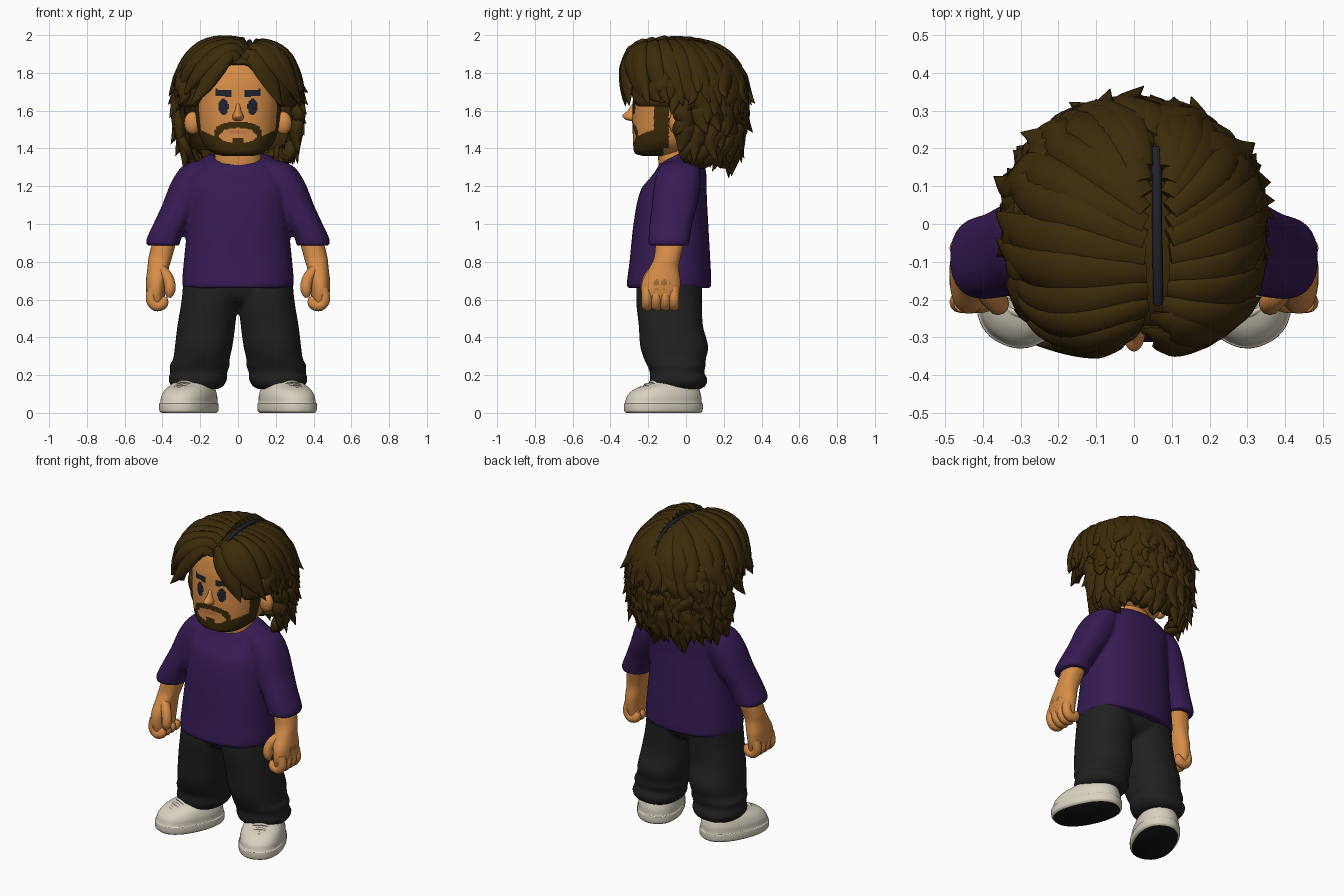
import bpy, bmesh, math, random
from mathutils import Vector, Matrix

random.seed(4)
if "Cube" in bpy.data.objects:
    bpy.data.objects.remove(bpy.data.objects["Cube"])


def colour(name, code):
    lin = []
    for i in (0, 2, 4):
        c = int(code[i:i + 2], 16) / 255
        lin.append(c / 12.92 if c < 0.04 else ((c + 0.055) / 1.055) ** 2.4)
    m = bpy.data.materials.new(name)
    m.use_nodes = True
    m.diffuse_color = (*lin, 1)
    m.node_tree.nodes["Principled BSDF"].inputs["Base Color"].default_value = (*lin, 1)
    return m


SKIN = colour("warm skin", "d68d48")
HAIR = colour("dark brown hair", "3c2b0a")
INK = colour("navy black", "20222b")
LIP = colour("lip", "c87a50")
TATTOO = colour("faded tattoo", "a06d3e")
PURPLE = colour("purple cloth", "361b54")
BLACK = colour("black cloth", "202020")
CREAM = colour("cream leather", "d9d2c1")
SOLE = colour("black rubber", "161616")


def finish(name, bm, mats, rule=None, angle=50):
    bmesh.ops.recalc_face_normals(bm, faces=bm.faces)
    if rule:
        for f in bm.faces:
            f.material_index = rule(f.calc_center_median(), f.normal)
    me = bpy.data.meshes.new(name)
    bm.to_mesh(me)
    bm.free()
    for m in mats:
        me.materials.append(m)
    ob = bpy.data.objects.new(name, me)
    bpy.context.collection.objects.link(ob)
    bpy.ops.object.select_all(action='DESELECT')
    ob.select_set(True)
    bpy.context.view_layer.objects.active = ob
    bpy.ops.object.shade_smooth_by_angle(angle=math.radians(angle))
    return ob


def fuse(name, parts):
    # Merge overlapping cloth parts into one soft surface
    bpy.ops.object.select_all(action='DESELECT')
    for ob in parts:
        ob.select_set(True)
    bpy.context.view_layer.objects.active = parts[0]
    bpy.ops.object.join()
    parts[0].name = name
    mesh = parts[0].modifiers.new("fuse", 'REMESH')
    mesh.mode = 'VOXEL'
    mesh.voxel_size = 0.01
    mesh.use_smooth_shade = True
    soft = parts[0].modifiers.new("soften", 'SMOOTH')
    soft.factor = 0.5
    soft.iterations = 8


def skin_rings(bm, rings):
    n = len(rings[0])
    vs = [[bm.verts.new(p) for p in r] for r in rings]
    for a, b in zip(vs, vs[1:]):
        for i in range(n):
            bm.faces.new((a[i], a[(i + 1) % n], b[(i + 1) % n], b[i]))
    bm.faces.new(vs[0])
    bm.faces.new(vs[-1])


def smooth_keys(keys, steps):
    # Smooth interpolation through uneven keys
    u = [0]
    for a, b in zip(keys, keys[1:]):
        u.append(u[-1] + sum(abs(q - p) for p, q in zip(a, b)))
    last = len(keys) - 1
    tan = []
    for i in range(len(keys)):
        lo, hi = max(i - 1, 0), min(i + 1, last)
        tan.append([(q - p) / (u[hi] - u[lo]) for p, q in zip(keys[lo], keys[hi])])
    out = []
    for i in range(last):
        h = u[i + 1] - u[i]
        for k in range(steps):
            t = k / steps
            e = t * t * (3 - 2 * t)
            g, w = t * (1 - t) ** 2 * h, t * t * (t - 1) * h
            out.append([p + (q - p) * e + m * g + n * w for p, q, m, n in
                        zip(keys[i], keys[i + 1], tan[i], tan[i + 1])])
    return out + [list(keys[-1])]


def loft(name, keys, mats, s=1, power=2.3, sides=40, steps=5, rule=None, place=None, tilt=0):
    # Each key is a level ring: x, y, z, half width, half depth
    rings = []
    for x, y, z, rx, ry in smooth_keys(keys, steps):
        lean = tilt * max(0, (z - 1.2) / 0.17)
        ring = []
        for i in range(sides):
            a = math.tau * i / sides
            c, d = math.cos(a), math.sin(a)
            dx = math.copysign(abs(c) ** (2 / power), c) * rx
            dy = math.copysign(abs(d) ** (2 / power), d) * ry
            ring.append(Vector((s * (x + dx), y + dy, z + lean * min(dy, 0))))
        rings.append(ring)
    bm = bmesh.new()
    skin_rings(bm, rings)
    if place:
        bm.transform(place)
    return finish(name, bm, mats, rule)


def sweep(bm, pts, normals, widths, thick, sides=8):
    rings = []
    for i, p in enumerate(pts):
        t = (pts[min(i + 1, len(pts) - 1)] - pts[max(i - 1, 0)]).normalized()
        side = t.cross(normals[i]).normalized()
        up = side.cross(t)
        rings.append([p + side * widths[i] * math.cos(math.tau * k / sides)
                      + up * thick[i] * math.sin(math.tau * k / sides) for k in range(sides)])
    skin_rings(bm, rings)


def blob(name, mat, centre, size):
    bm = bmesh.new()
    bmesh.ops.create_uvsphere(bm, u_segments=24, v_segments=16, radius=1)
    bm.transform(Matrix.Translation(centre) @ Matrix.Diagonal((*size, 1)))
    return finish(name, bm, [mat])


# Head with painted beard, eyes and brows
def face_paint(c, n):
    x, y, z = abs(c.x), c.y, c.z
    if y > -0.09:
        return 0
    if y < -0.17:
        if ((x - 0.077) / 0.027) ** 2 + ((z - 1.62) / 0.042) ** 2 < 1:
            return 2
        if 0.035 < x < 0.118 and abs(z - 1.685 - 0.1 * x) < 0.017:
            return 2
        if x < 0.045 and abs(z - 1.489) < 0.007:
            return 3
        if x < 0.115 and abs(z - 1.526 + 2 * x * x) < 0.017:
            return 1
        if (x / 0.1) ** 2 + ((z - 1.465) / 0.036) ** 2 < 1:
            return 1 if x < 0.028 and z < 1.458 else 0
        if 0.08 < x < 0.125 and z < 1.5:
            return 1
    elif 1.4 < z < 1.66 and x > 0.15:
        return 1
    return 1 if y < -0.12 and z < 1.44 + 0.5 * max(0, x - 0.08) else 0


loft("head", [(0, -0.15, 1.36, 0.08, 0.08), (0, -0.145, 1.375, 0.13, 0.125),
              (0, -0.11, 1.42, 0.182, 0.17), (0, -0.08, 1.48, 0.207, 0.202),
              (0, -0.05, 1.56, 0.222, 0.235), (0, -0.04, 1.65, 0.23, 0.242),
              (0, -0.03, 1.75, 0.23, 0.245), (0, -0.02, 1.85, 0.2, 0.22),
              (0, 0, 1.91, 0.1, 0.1)],
     [SKIN, HAIR, INK, LIP], power=2.4, sides=240, steps=14, rule=face_paint)
loft("neck", [(0, -0.04, 1.26, 0.13, 0.1), (0, -0.05, 1.34, 0.124, 0.097),
              (0, -0.05, 1.45, 0.12, 0.1)], [SKIN])
loft("nose", [(0, -0.28, 1.545, 0.012, 0.015), (0, -0.285, 1.555, 0.027, 0.038),
              (0, -0.285, 1.572, 0.029, 0.052), (0, -0.28, 1.6, 0.017, 0.03),
              (0, -0.27, 1.64, 0.01, 0.012)], [SKIN], power=2)

# Hair shell: a rounded block, squarer in front, that every lock follows
CENTRE = Vector((0, 0, 1.66))


def shell(d, k=1):
    d = d.normalized()
    p = 2.15 + max(0, -d.y)
    rz = 0.31 if d.z > 0 else 0.5
    ry = 0.325 if d.y < 0 else 0.3
    f = (abs(d.x / 0.32) ** p + abs(d.y / ry) ** p + abs(d.z / rz) ** p) ** (-1 / p)
    return CENTRE + d * f * k


def at(az, z):
    # Shell point at a heading and height, found by halving the elevation
    a, lo, hi = math.radians(az), -1.57, 1.57
    for _ in range(24):
        e = (lo + hi) / 2
        c = math.cos(e)
        p = shell(Vector((math.sin(a) * c, -math.cos(a) * c, math.sin(e))))
        lo, hi = (e, hi) if p.z < z else (lo, e)
    return p


def crown(x, y):
    return shell(Vector((x, y, 0.3 - 1.1 * y * y)))


def lock(bm, a, b, width, thick, flick, wave, lift=0, steps=14):
    da, db = (a - CENTRE).normalized(), (b - CENTRE).normalized()
    pts, nor, ws, hs = [], [], [], []
    for i in range(steps + 1):
        t = i / steps
        d = Matrix.Rotation(wave * math.sin(math.tau * t), 3, 'Z') @ da.slerp(db, t)
        pts.append(shell(d, 1 + flick * t ** 4) + Vector((0, 0, lift * math.sin(math.pi * t ** 0.5))))
        nor.append(d)
        body = (0.55 + 0.45 * min(1, t * 2.5)) * (1 - t ** 3.5) + 0.02
        ws.append(width * body)
        hs.append(thick * body)
    sweep(bm, pts, nor, ws, hs)


# Scalp cap with a hairline that opens around the face and ears
bm = bmesh.new()
loops = []
for j in range(19):
    h = math.sin(j / 18 * math.pi / 2)
    loop = []
    for i in range(96):
        az = i * 3.75
        m = min(az, 360 - az)
        line = 1.86 - 0.24 * min(1, max(0, (m - 10) / 32)) - 0.24 * min(1, max(0, (m - 84) / 10))
        p = at(az, line + (1.966 - line) * h)
        loop.append(CENTRE + (p - CENTRE) * 0.97)
    loops.append(loop)
skin_rings(bm, loops)
bmesh.ops.delete(bm, geom=[f for f in bm.faces if len(f.verts) > 4 and f.calc_center_median().z < 1.9],
                 context='FACES_ONLY')
cap = finish("hair_cap", bm, [HAIR])
solid = cap.modifiers.new("thickness", 'SOLIDIFY')
solid.thickness = 0.025

# Long locks from the parting, then shorter layers down to the nape
R = random.uniform
for s, side in ((1, "left"), (-1, "right")):
    bm = bmesh.new()
    for k in range(13):
        f = k / 12
        az = 39 + 139 * f + R(-3, 3)
        end = 1.65 - 0.1 * max(0, f - 0.35) + R(-0.03, 0.03)
        part = 0.06 - 0.04 * max(0, 1 - 5 * f)
        lock(bm, crown(part + s * (0.026 + 0.02 * f), -0.285 + 0.47 * f), at(s * az, end),
             R(0.055, 0.075), R(0.028, 0.04), R(0.05, 0.15), R(-0.03, 0.03),
             0.055 * max(0, 1 - 2.2 * f))
    finish(side + "_crown_locks", bm, [HAIR], angle=75)
    bm = bmesh.new()
    for first, top, end, n, curl in ((54, 1.84, 1.66, 11, 0.1), (82, 1.76, 1.58, 9, 0.1),
                                     (89, 1.66, 1.49, 9, 0.12), (89, 1.58, 1.4, 9, 0.12),
                                     (91, 1.5, 1.325, 8, 0.06), (92, 1.46, 1.29, 7, -0.16)):
        for k in range(n):
            az = first + (180 - first) * (k + 0.4) / n + R(-3, 3)
            turn = R(-14, 10)
            lock(bm, at(s * az, top + R(-0.03, 0.03)), at(s * (az + turn), end + R(-0.03, 0.03)),
                 R(0.045, 0.065), R(0.03, 0.045), curl + R(-0.06, 0.12), R(-0.1, 0.1), 0, 12)
    finish(side + "_layered_locks", bm, [HAIR], angle=75)

bm = bmesh.new()
line = [crown(0.06, -0.2 + 0.41 * i / 24) for i in range(25)]
sweep(bm, line, [Vector((0, 0, 1))] * 25, [0.013] * 25, [0.012] * 25)
finish("hair_parting", bm, [INK])


def hand_paint(c, n):
    on = c.x > 0.45 and 0.65 < c.z < 0.725 and -0.18 < c.y < -0.08
    return int(on and math.sin(150 * c.y) + math.sin(130 * c.z) > 0.2)


# Shirt body and trouser seat, later fused with sleeves and legs
shirt = [loft("shirt", [(0, -0.09, 0.66, 0.285, 0.215), (0, -0.09, 0.675, 0.296, 0.224),
                        (0, -0.085, 0.8, 0.287, 0.214), (0, -0.08, 1.0, 0.267, 0.198),
                        (0, -0.07, 1.15, 0.258, 0.18), (0, -0.048, 1.25, 0.262, 0.157),
                        (0, -0.035, 1.32, 0.23, 0.132), (0, -0.035, 1.36, 0.17, 0.112),
                        (0, -0.04, 1.375, 0.14, 0.102), (0, -0.04, 1.345, 0.115, 0.088)],
              [PURPLE], power=2.4, sides=56, tilt=0.5)]
trousers = [loft("trousers", [(0, -0.085, 0.57, 0.12, 0.1), (0, -0.085, 0.61, 0.24, 0.15),
                              (0, -0.085, 0.66, 0.28, 0.17), (0, -0.085, 0.74, 0.275, 0.175)], [BLACK])]

# Limbs, ears and shoes on both sides
for s, side in ((1, "left"), (-1, "right")):
    blob(side + "_ear", SKIN, (s * 0.24, -0.055, 1.535), (0.045, 0.035, 0.06))
    shirt.append(loft(side + "_sleeve", [
        (0.18, -0.03, 1.335, 0.05, 0.06), (0.215, -0.035, 1.3, 0.085, 0.105),
        (0.25, -0.045, 1.22, 0.104, 0.122), (0.3, -0.06, 1.1, 0.102, 0.12),
        (0.355, -0.08, 1.0, 0.093, 0.113), (0.397, -0.09, 0.91, 0.091, 0.109),
        (0.395, -0.09, 0.885, 0.087, 0.107)], [PURPLE], s))
    loft(side + "_arm", [(0.37, -0.07, 1.0, 0.05, 0.06), (0.392, -0.085, 0.9, 0.062, 0.074),
                         (0.412, -0.1, 0.82, 0.062, 0.07), (0.422, -0.115, 0.77, 0.057, 0.078),
                         (0.432, -0.13, 0.7, 0.055, 0.1), (0.436, -0.135, 0.64, 0.05, 0.102),
                         (0.43, -0.135, 0.58, 0.04, 0.088)],
         [SKIN, TATTOO], s, sides=72, steps=10, rule=hand_paint)
    bm = bmesh.new()
    fingers = [([(0.45, y, 0.66), (0.46, y, 0.6), (0.435, y, 0.567), (0.4, y, 0.575),
                 (0.385, y, 0.615)], 0.028) for y in (-0.207, -0.158, -0.11, -0.064)]
    fingers.append(([(0.41, -0.16, 0.76), (0.375, -0.195, 0.72), (0.36, -0.21, 0.67),
                     (0.365, -0.21, 0.61)], 0.03))
    for keys, r in fingers:
        path = [Vector((s * x, y, z)) for x, y, z in smooth_keys(keys, 4)]
        n = len(path)
        rad = [r * (1 - max(0, i / (n - 1) * 4 - 3) ** 2 * 0.65) for i in range(n)]
        sweep(bm, path, [Vector((0, 1, 0.01))] * n, rad, rad, 12)
    finish(side + "_fingers", bm, [SKIN])

    trousers.append(loft(side + "_trouser_leg", [
        (0.148, -0.085, 0.72, 0.14, 0.172), (0.15, -0.09, 0.6, 0.148, 0.174),
        (0.168, -0.08, 0.46, 0.153, 0.17), (0.182, -0.062, 0.35, 0.152, 0.18),
        (0.195, -0.058, 0.28, 0.15, 0.162), (0.203, -0.05, 0.25, 0.16, 0.155),
        (0.208, -0.048, 0.215, 0.15, 0.143), (0.213, -0.04, 0.18, 0.156, 0.153),
        (0.215, -0.04, 0.145, 0.14, 0.145), (0.215, -0.04, 0.125, 0.11, 0.115)],
        [BLACK], s, sides=48))
    place = Matrix.Translation((s * 0.26, -0.12, 0)) @ Matrix.Rotation(s * math.radians(24), 4, 'Z')
    loft(side + "_shoe", [(0, 0, 0, 0.122, 0.205), (0, 0, 0.012, 0.133, 0.215),
                          (0, 0, 0.048, 0.134, 0.216), (0, 0, 0.054, 0.129, 0.211),
                          (0, 0.005, 0.09, 0.126, 0.203), (0, 0.02, 0.125, 0.115, 0.178),
                          (0, 0.06, 0.16, 0.098, 0.125), (0, 0.085, 0.2, 0.085, 0.095)],
         [CREAM, SOLE], s, place=place, rule=lambda c, n: int(n.z < -0.9), sides=56)
    bm = bmesh.new()
    for y, z in ((-0.125, 0.135), (-0.095, 0.15), (-0.065, 0.165)):
        path = [Vector((x * 0.014, y + 0.0007 * x * x, z - 0.0012 * x * x)) for x in range(-5, 6)]
        sweep(bm, path, [Vector((0, 0, 1))] * 11, [0.01] * 11, [0.008] * 11)
    bm.transform(place)
    finish(side + "_laces", bm, [CREAM])

fuse("shirt", shirt)
fuse("trousers", trousers)
